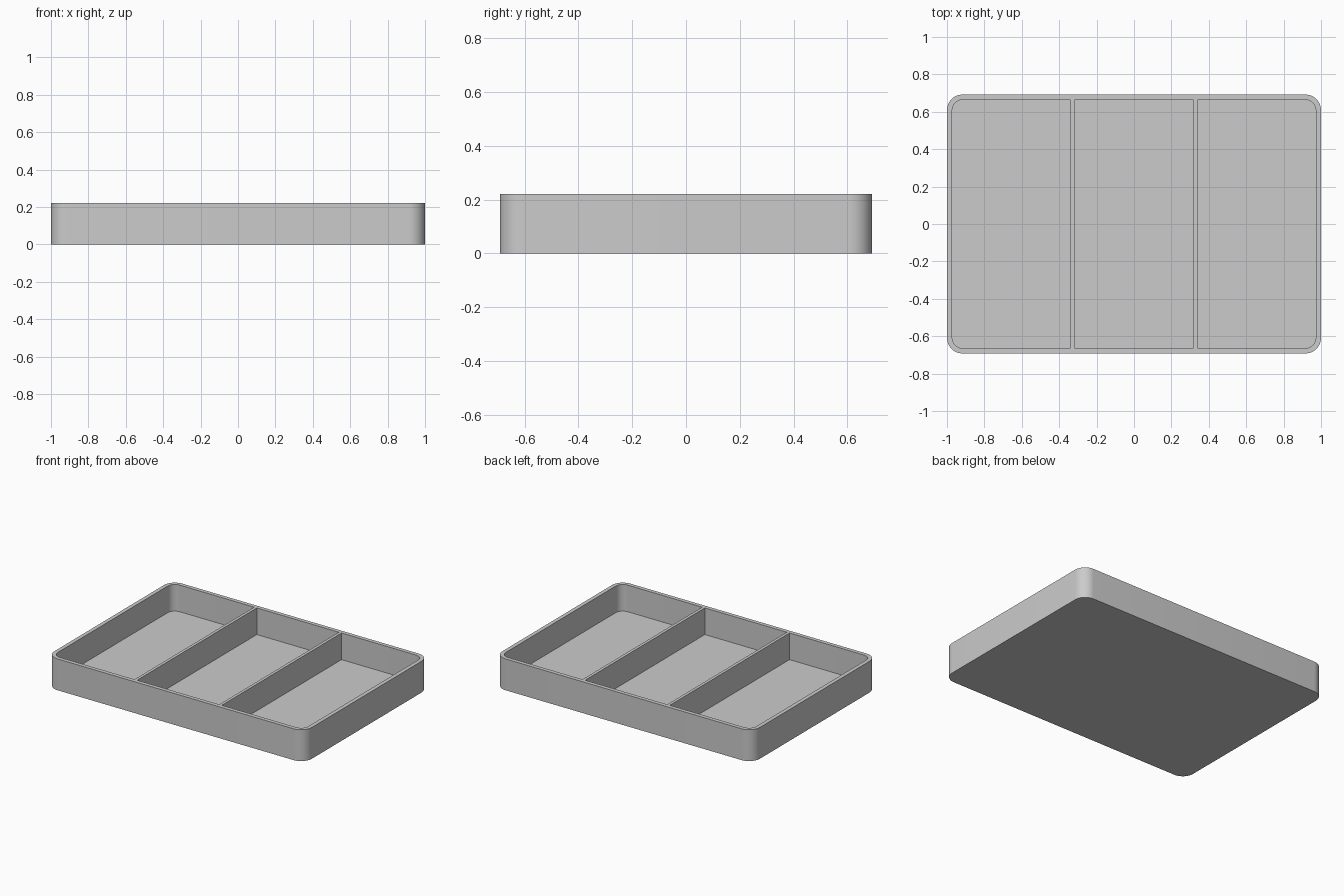
import bpy
import bmesh
from math import cos, sin, pi, radians

cube = bpy.data.objects.get("Cube")
if cube:
    bpy.data.objects.remove(cube, do_unlink=True)

# Overall sizes
HALF_X, HALF_Y, HEIGHT = 1.0, 0.692, 0.22
WALL, FLOOR, RADIUS = 0.028, 0.033, 0.084
DIVIDER_X, DIVIDER_HALF = 0.329, 0.0105
STEPS = 12

grey = bpy.data.materials.new("matte_grey")
grey.use_nodes = True
colour = (0.6, 0.6, 0.6, 1.0)
grey.diffuse_color = colour
grey.node_tree.nodes["Principled BSDF"].inputs["Base Color"].default_value = colour


def rounded_block(name, x0, x1, half_y, z0, z1, r_left, r_right):
    """Upright block with separately rounded left and right corners."""
    corners = [(x1, half_y, r_right, 1, 1), (x0, half_y, r_left, -1, 1),
               (x0, -half_y, r_left, -1, -1), (x1, -half_y, r_right, 1, -1)]
    bm = bmesh.new()
    ring = []
    for quarter, (x, y, r, sx, sy) in enumerate(corners):
        count = STEPS if r > 0 else 0
        for i in range(count + 1):
            a = (quarter + i / max(count, 1)) * pi / 2
            ring.append(bm.verts.new((x - sx * r + r * cos(a),
                                      y - sy * r + r * sin(a), z0)))
    base = bm.faces.new(ring)
    top = bmesh.ops.extrude_face_region(bm, geom=[base])["geom"]
    bmesh.ops.translate(bm, vec=(0, 0, z1 - z0),
                        verts=[v for v in top if isinstance(v, bmesh.types.BMVert)])
    bmesh.ops.recalc_face_normals(bm, faces=bm.faces)
    mesh = bpy.data.meshes.new(name)
    bm.to_mesh(mesh)
    bm.free()
    mesh.materials.append(grey)
    obj = bpy.data.objects.new(name, mesh)
    bpy.context.collection.objects.link(obj)
    return obj


# Tray body
tray = rounded_block("divided_tray", -HALF_X, HALF_X, HALF_Y, 0, HEIGHT, RADIUS, RADIUS)

# Three compartments cut out, leaving walls, floor and two dividers
inner_x, inner_r = HALF_X - WALL, RADIUS - WALL
near, far = DIVIDER_X - DIVIDER_HALF, DIVIDER_X + DIVIDER_HALF
compartments = [("right", -inner_x, -far, inner_r, 0),
                ("middle", -near, near, 0, 0),
                ("left", far, inner_x, 0, inner_r)]
bpy.ops.object.select_all(action="DESELECT")
bpy.context.view_layer.objects.active = tray
tray.select_set(True)
for side, x0, x1, r_left, r_right in compartments:
    cutter = rounded_block(side + "_compartment_cutter", x0, x1, HALF_Y - WALL,
                           FLOOR, HEIGHT + 0.1, r_left, r_right)
    cutter.hide_render = True
    cut = tray.modifiers.new(side + "_compartment", "BOOLEAN")
    cut.operation = "DIFFERENCE"
    cut.solver = "EXACT"
    cut.object = cutter
    bpy.ops.object.modifier_apply(modifier=cut.name)
    bpy.data.objects.remove(cutter, do_unlink=True)

# Smooth round corners, crisp rims
bpy.ops.object.shade_smooth_by_angle(angle=radians(30))
